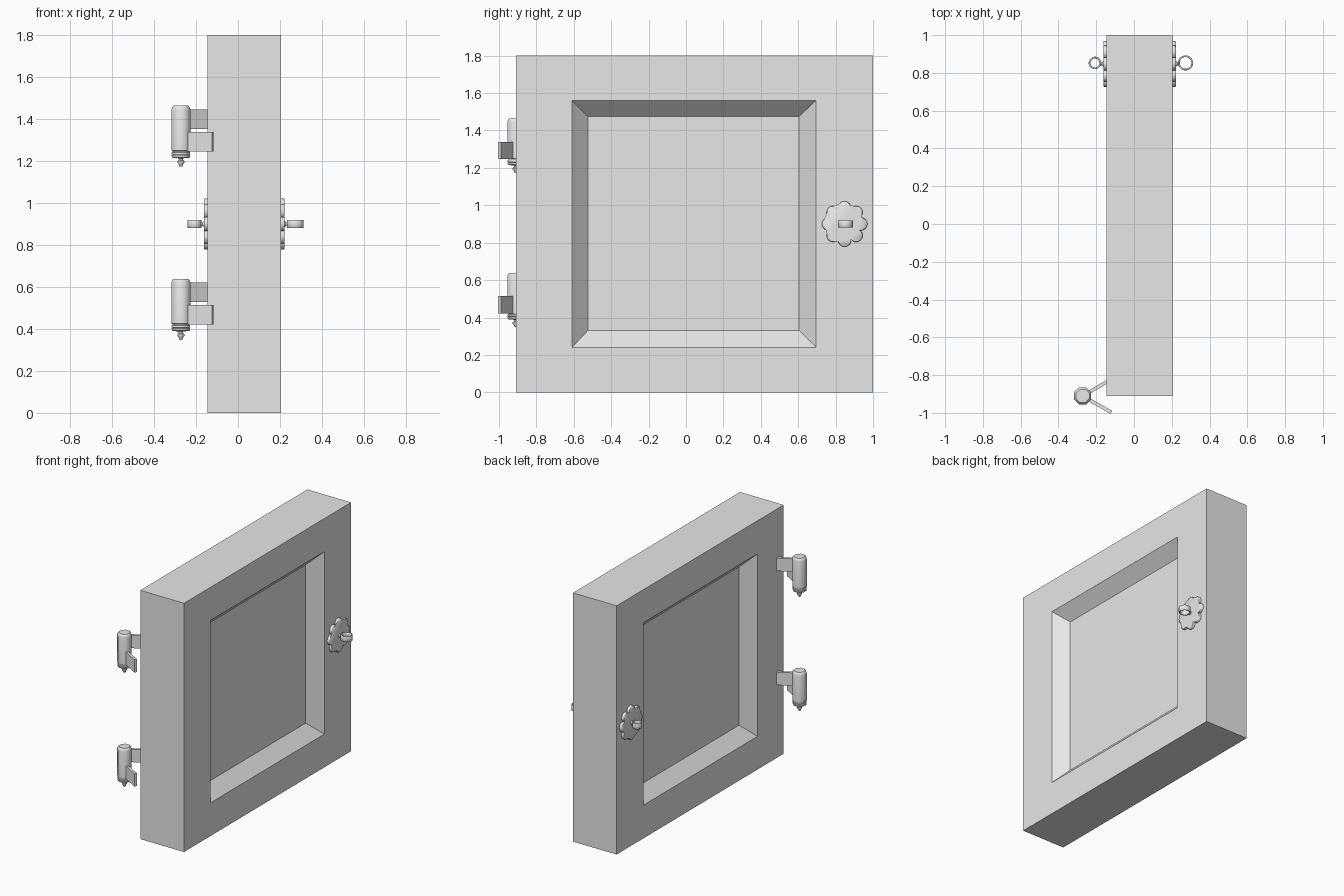
import bpy, bmesh
from math import pi, cos, sin, radians
from mathutils import Matrix, Vector

if "Cube" in bpy.data.objects:
    bpy.data.objects.remove(bpy.data.objects["Cube"], do_unlink=True)

grey = bpy.data.materials.new("plain_grey")
grey.use_nodes = True
grey.diffuse_color = (0.8, 0.8, 0.8, 1)
grey.node_tree.nodes["Principled BSDF"].inputs["Base Color"].default_value = (0.8, 0.8, 0.8, 1)


def finish(name, bm, smooth=False):
    bmesh.ops.recalc_face_normals(bm, faces=bm.faces)
    mesh = bpy.data.meshes.new(name)
    bm.to_mesh(mesh)
    bm.free()
    obj = bpy.data.objects.new(name, mesh)
    bpy.context.collection.objects.link(obj)
    mesh.materials.append(grey)
    if smooth:
        bpy.ops.object.select_all(action='DESELECT')
        obj.select_set(True)
        bpy.context.view_layer.objects.active = obj
        bpy.ops.object.shade_smooth_by_angle(angle=radians(50))
    return obj


def bridge(bm, a, b):
    n = len(a)
    for i in range(n):
        j = (i + 1) % n
        bm.faces.new((a[i], a[j], b[j], b[i]))


def lathe(name, profile, sides, place, closed=False):
    """Turn (radius, height) pairs about local z, then place the result."""
    bm = bmesh.new()
    rings = []
    for r, h in profile:
        angles = [2 * pi * (k + 0.5) / sides for k in range(sides)]
        rings.append([bm.verts.new(place @ Vector((r * cos(a), r * sin(a), h))) for a in angles])
    for a, b in zip(rings, rings[1:]):
        bridge(bm, a, b)
    if closed:
        bridge(bm, rings[-1], rings[0])
    else:
        bm.faces.new(rings[0])
        bm.faces.new(rings[-1])
    return finish(name, bm, True)


# Door slab with a sloped recess on both faces
LEFT, RIGHT = -0.145, 0.205
bm = bmesh.new()


def rect(x, y0, y1, z0, z1):
    return [bm.verts.new((x, y, z)) for y, z in ((y0, z0), (y1, z0), (y1, z1), (y0, z1))]


rims = []
for x, side in ((LEFT, -1), (RIGHT, 1)):
    rim = rect(x, -0.91, 1.0, 0, 1.8)
    lip = rect(x, -0.61, 0.695, 0.24, 1.56)
    floor = rect(x - side * 0.088, -0.525, 0.605, 0.33, 1.475)
    bridge(bm, rim, lip)
    bridge(bm, lip, floor)
    bm.faces.new(floor)
    rims.append(rim)
bridge(bm, *rims)
finish("door_slab", bm)

# Hinges: barrel with finial and two splayed leaves
HX, HY = -0.272, -0.91
barrel = [(0.038, 1.464), (0.046, 1.455), (0.049, 1.445), (0.049, 1.25), (0.043, 1.248),
          (0.043, 1.243), (0.048, 1.241), (0.048, 1.232), (0.043, 1.23), (0.048, 1.228),
          (0.046, 1.218), (0.04, 1.215), (0.012, 1.213), (0.011, 1.205), (0.018, 1.2),
          (0.018, 1.192), (0.011, 1.184), (0.008, 1.173)]
for level, drop in (("upper", 0), ("lower", -0.825)):
    lathe(level + "_hinge_barrel", barrel, 8, Matrix.Translation((HX, HY, drop)))
    for part, turn, z in (("door_leaf", 30, 1.4), ("frame_leaf", -30, 1.293)):
        place = (Matrix.Translation((HX, HY, z + drop)) @ Matrix.Rotation(radians(turn), 4, 'Z')
                 @ Matrix.Translation((0.0875, 0, 0)) @ Matrix.Diagonal((0.175, 0.018, 0.093, 1)))
        bm = bmesh.new()
        bmesh.ops.create_cube(bm, size=1, matrix=place)
        finish(level + "_hinge_" + part, bm)

# Handles: scalloped rosette, stem and ring on each face
KY, KZ = 0.848, 0.9


def rosette(name, x, side):
    bm = bmesh.new()
    outline = []
    for p in range(8):
        heading = p * pi / 4
        for k in range(-4, 5):
            a = heading + k * radians(25)
            outline.append((0.087 * cos(heading) + 0.035 * cos(a),
                            0.087 * sin(heading) + 0.035 * sin(a)))
    loops = []
    for scale, out in ((1, -0.002), (1, 0.013), (0.97, 0.017)):
        loops.append([bm.verts.new((x + side * out, KY + u * scale, KZ + v * scale))
                      for u, v in outline])
    bridge(bm, loops[0], loops[1])
    bridge(bm, loops[1], loops[2])
    bm.faces.new(loops[0])
    bm.faces.new(loops[2])
    finish(name, bm, True)


for label, x, side, ring_x, r in (("left_face", RIGHT, 1, 0.273, 0.04),
                                  ("right_face", LEFT, -1, -0.207, 0.033)):
    rosette(label + "_rosette", x, side)
    reach = abs(ring_x - x) - r + 0.004
    stem = Matrix.Translation((x, KY, KZ)) @ Matrix.Rotation(side * pi / 2, 4, 'Y')
    lathe(label + "_handle_stem", [(0.016, 0.01), (0.014, 0.02), (0.008, 0.024), (0.01, reach)],
          12, stem)
    ring = [(r, -0.018), (r, 0.018), (r - 0.002, 0.02), (r - 0.007, 0.02),
            (r - 0.009, 0.018), (r - 0.009, -0.018), (r - 0.007, -0.02), (r - 0.002, -0.02)]
    lathe(label + "_handle_ring", ring, 20, Matrix.Translation((ring_x, KY + 0.005, KZ)), True)
